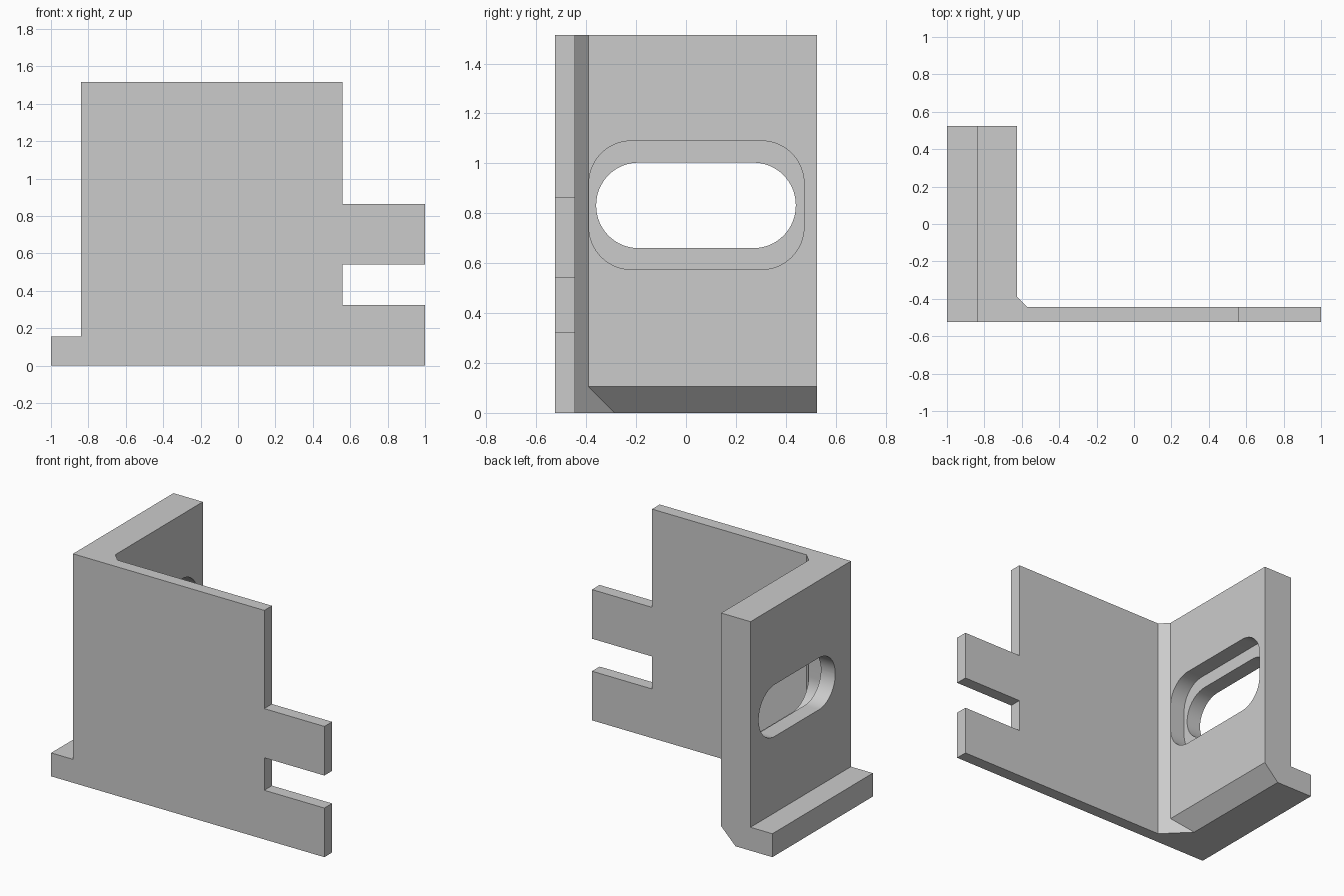
import bpy, bmesh, math
from mathutils import Vector

cube = bpy.data.objects.get("Cube")
if cube:
    bpy.data.objects.remove(cube)

grey = bpy.data.materials.new("plain grey")
grey.use_nodes = True
COLOUR = (0.6, 0.6, 0.6, 1)
grey.diffuse_color = COLOUR
grey.node_tree.nodes["Principled BSDF"].inputs["Base Color"].default_value = COLOUR


def prism(name, outline, axis, start, end):
    """Extrude a flat outline along one axis; outline uses the other two in order."""
    def point(uv, depth):
        p = list(uv)
        p.insert(axis, depth)
        return Vector(p)
    bm = bmesh.new()
    face = bm.faces.new([bm.verts.new(point(uv, start)) for uv in outline])
    grown = bmesh.ops.extrude_face_region(bm, geom=[face])["geom"]
    move = Vector((0, 0, 0))
    move[axis] = end - start
    bmesh.ops.translate(bm, vec=move, verts=[g for g in grown if isinstance(g, bmesh.types.BMVert)])
    bmesh.ops.recalc_face_normals(bm, faces=bm.faces)
    mesh = bpy.data.meshes.new(name)
    bm.to_mesh(mesh)
    bm.free()
    mesh.materials.append(grey)
    obj = bpy.data.objects.new(name, mesh)
    bpy.context.collection.objects.link(obj)
    return obj


def rounded(y0, y1, z0, z1, r, steps=16):
    """Rounded rectangle outline in y and z."""
    corners = [(y1 - r, z1 - r), (y0 + r, z1 - r), (y0 + r, z0 + r), (y1 - r, z0 + r)]
    return [(cy + r * math.cos(a), cz + r * math.sin(a))
            for q, (cy, cz) in enumerate(corners)
            for a in [(q + i / steps) * math.pi / 2 for i in range(steps + 1)]]


def combine(target, tool, operation):
    mod = target.modifiers.new(operation.lower(), 'BOOLEAN')
    mod.operation, mod.solver, mod.object = operation, 'EXACT', tool
    bpy.context.view_layer.objects.active = target
    bpy.ops.object.modifier_apply(modifier=mod.name)
    bpy.data.objects.remove(tool)


FRONT, BACK, TOP = -0.525, 0.525, 1.515
PLATE_BACK = -0.445
FOOT, FOOT_TOP = -0.84, 0.155
INNER, BEVEL = -0.625, 0.105

# Front plate with foot end and two prongs
bracket = prism("angle_bracket", [
    (-1, 0), (1, 0), (1, 0.325), (0.56, 0.325), (0.56, 0.54), (1, 0.54),
    (1, 0.865), (0.56, 0.865), (0.56, TOP), (FOOT, TOP), (FOOT, FOOT_TOP), (-1, FOOT_TOP)],
    1, FRONT, PLATE_BACK)

# Side wall with outer foot and bevelled lower inside edge
wall = prism("side_wall", [
    (-1, 0), (INNER - BEVEL, 0), (INNER, BEVEL), (INNER, TOP),
    (FOOT, TOP), (FOOT, FOOT_TOP), (-1, FOOT_TOP)], 1, PLATE_BACK, BACK)
combine(bracket, wall, 'UNION')

# Corner web between plate and wall
web = prism("corner_web", [
    (-0.57, PLATE_BACK), (INNER - BEVEL, PLATE_BACK + 0.055 + BEVEL),
    (INNER - BEVEL, PLATE_BACK)], 0 + 2, 0, TOP)
combine(bracket, web, 'UNION')

# Slot through the wall and its shallow recess on the inner side
slot = prism("slot_cutter", rounded(-0.36, 0.44, 0.66, 1.003, 0.17), 0, -0.95, -0.5)
combine(bracket, slot, 'DIFFERENCE')
recess = prism("recess_cutter", rounded(-0.389, 0.473, 0.575, 1.09, 0.17), 0, INNER - 0.11, -0.5)
combine(bracket, recess, 'DIFFERENCE')

# Smooth the rounded slot ends, keep the edges crisp
bpy.ops.object.select_all(action='DESELECT')
bracket.select_set(True)
bpy.context.view_layer.objects.active = bracket
bpy.ops.object.shade_smooth_by_angle(angle=math.radians(25))
